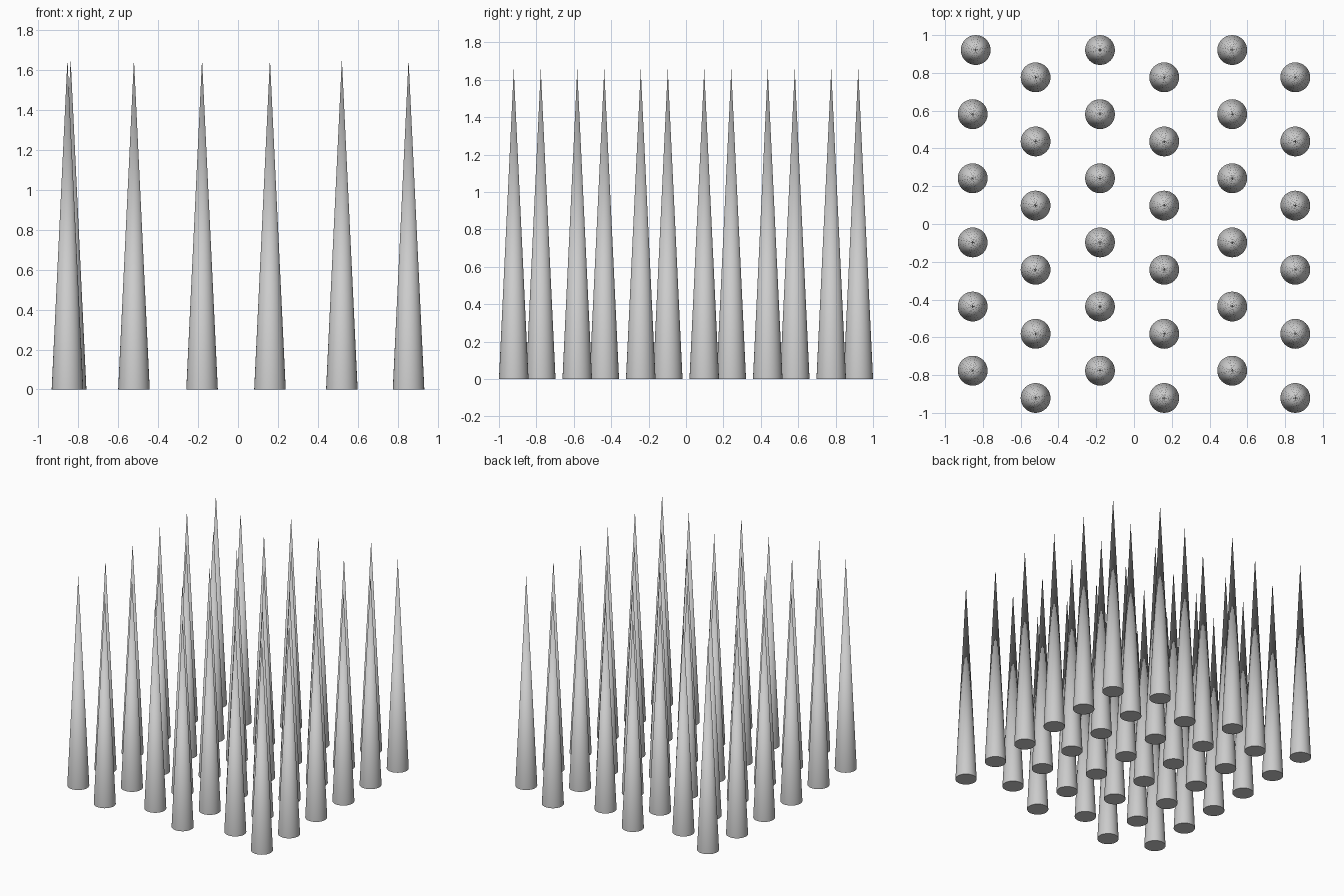
import bpy

if "Cube" in bpy.data.objects:
    bpy.data.objects.remove(bpy.data.objects["Cube"])

RADIUS, HEIGHT, STEP = 0.079, 1.655, 0.3395
COLUMNS = [-0.854, -0.521, -0.18, 0.16, 0.52, 0.854]

# One smooth cone spike, shared by every position
bpy.ops.mesh.primitive_cone_add(vertices=32, radius1=RADIUS, radius2=0, depth=HEIGHT,
                                location=(0, 0, 0))
first = bpy.context.object
for v in first.data.vertices:
    v.co.z += HEIGHT / 2
bpy.ops.object.shade_smooth_by_angle()
first.data.name = "spike"

# Staggered columns of six spikes; the back left one sits slightly off its column
for c, x in enumerate(COLUMNS):
    top = 0.921 if c % 2 == 0 else 0.7765
    for r in range(6):
        if c == 0 and r == 0:
            spike = first
        else:
            spike = first.copy()
            bpy.context.collection.objects.link(spike)
        spike.name = f"spike_{c + 1}_{r + 1}"
        shift = 0.016 if c == 0 and r == 0 else 0
        spike.location = (x + shift, top - r * STEP, 0)
